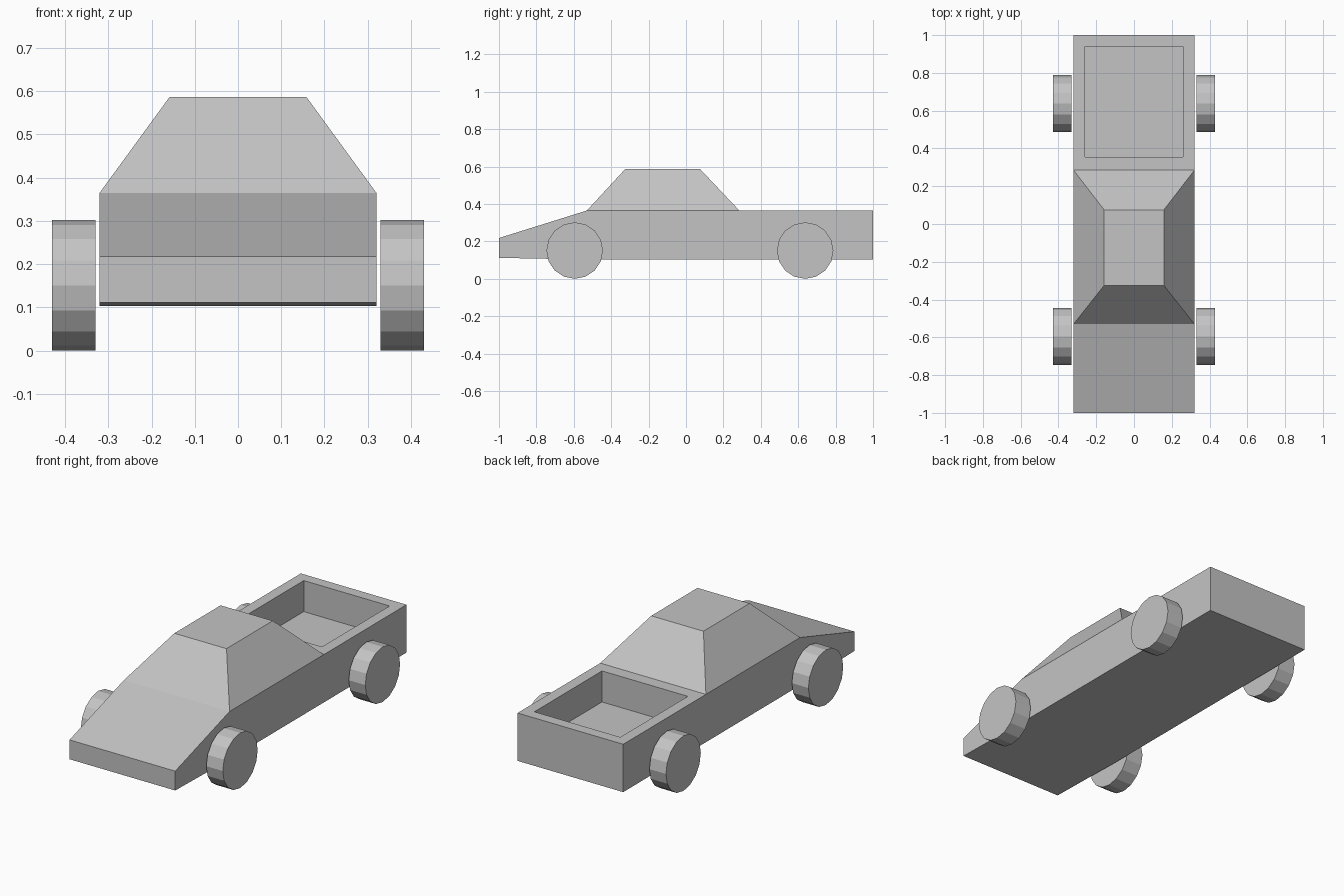
import bpy, bmesh, math

cube = bpy.data.objects.get("Cube")
if cube:
    bpy.data.objects.remove(cube, do_unlink=True)

GREY = (0.55, 0.55, 0.55, 1)
grey = bpy.data.materials.new("plain_grey")
grey.use_nodes = True
grey.diffuse_color = GREY
grey.node_tree.nodes["Principled BSDF"].inputs["Base Color"].default_value = GREY

HALF = 0.32                          # half width of the body
DECK = 0.365                         # height of the deck
CAB_FRONT, CAB_BACK = -0.53, 0.285   # ends of the cabin base


def finish(bm, name):
    """Turn a bmesh into a flat-shaded object."""
    mesh = bpy.data.meshes.new(name)
    bm.to_mesh(mesh)
    bm.free()
    mesh.materials.append(grey)
    obj = bpy.data.objects.new(name, mesh)
    bpy.context.collection.objects.link(obj)
    return obj


def deck_face(bm, y_low, y_high):
    """Find the flat deck face whose centre lies between two lengths."""
    for f in bm.faces:
        c = f.calc_center_median()
        if f.normal.z > 0.99 and y_low < c.y < y_high:
            return f


# Body: side profile extruded across the width
bm = bmesh.new()
profile = [(-1, 0.112), (CAB_FRONT, 0.103), (1, 0.103), (1, DECK),
           (CAB_BACK, DECK), (CAB_FRONT, DECK), (-1, 0.218)]
side = bm.faces.new([bm.verts.new((-HALF, y, z)) for y, z in profile])
ext = bmesh.ops.extrude_face_region(bm, geom=[side])
moved = [v for v in ext["geom"] if isinstance(v, bmesh.types.BMVert)]
bmesh.ops.translate(bm, verts=moved, vec=(2 * HALF, 0, 0))
bmesh.ops.recalc_face_normals(bm, faces=bm.faces)
bm.normal_update()

# Load bed: inset the rear deck and sink the floor
bed = deck_face(bm, CAB_BACK, 1)
bmesh.ops.inset_region(bm, faces=[bed], thickness=0.06, use_even_offset=True)
for v in bed.verts:
    if v.co.y < 0.5:
        v.co.y = 0.355
ext = bmesh.ops.extrude_discrete_faces(bm, faces=[bed])
bmesh.ops.translate(bm, verts=ext["faces"][0].verts, vec=(0, 0, -0.17))

# Open the deck under the cabin
bm.normal_update()
bmesh.ops.delete(bm, geom=[deck_face(bm, CAB_FRONT, CAB_BACK)], context="FACES_ONLY")
finish(bm, "body")

# Cabin: tapered box with an open base
bm = bmesh.new()
bmesh.ops.create_cube(bm, size=2)
for v in bm.verts:
    top, front = v.co.z > 0, v.co.y < 0
    half = 0.158 if top else HALF
    if top:
        y = -0.325 if front else 0.075
    else:
        y = CAB_FRONT if front else CAB_BACK
    v.co = (math.copysign(half, v.co.x), y, 0.587 if top else DECK)
bm.normal_update()
base = [f for f in bm.faces if f.normal.z < -0.9]
bmesh.ops.delete(bm, geom=base, context="FACES_ONLY")
finish(bm, "cabin")

# Wheels: sixteen-sided discs standing just clear of the body
RADIUS = 0.151
for end, y in (("front", -0.595), ("rear", 0.637)):
    for side_name, sx in (("left", 1), ("right", -1)):
        bpy.ops.mesh.primitive_cylinder_add(
            vertices=16, radius=RADIUS, depth=0.1,
            location=(sx * 0.38, y, RADIUS), rotation=(0, math.pi / 2, 0))
        wheel = bpy.context.object
        wheel.name = f"{end}_{side_name}_wheel"
        wheel.data.materials.append(grey)
